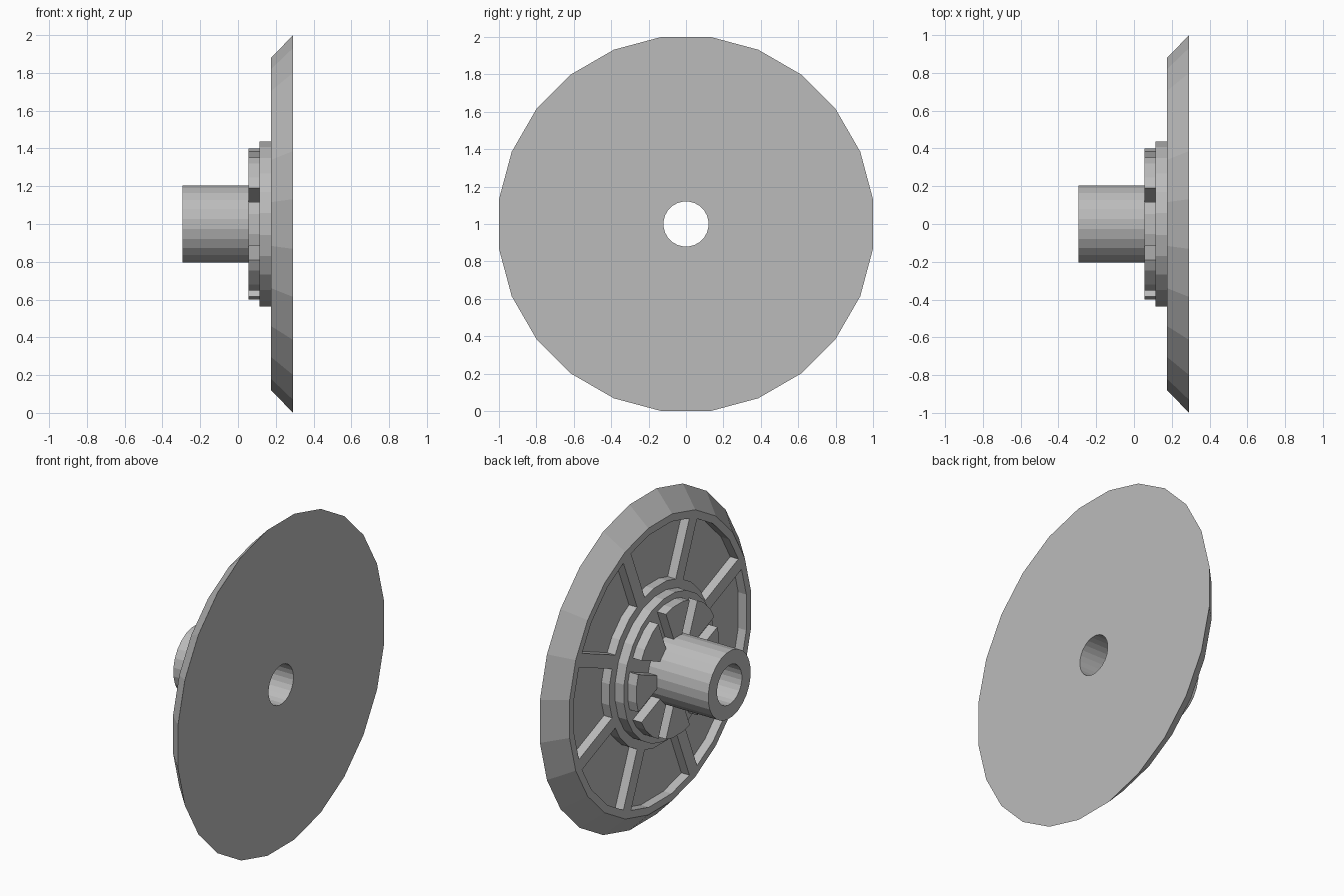
import bpy, bmesh
from math import sin, cos, radians
from mathutils import Matrix, Vector

cube = bpy.data.objects.get("Cube")
if cube:
    bpy.data.objects.remove(cube, do_unlink=True)

SIDES = 24
HALF = radians(180 / SIDES)
SLOT = 0.04          # half width of spokes and slots
SPOKES = 8

grey = bpy.data.materials.new("plain grey")
grey.use_nodes = True
colour = (0.5, 0.5, 0.5, 1)
grey.diffuse_color = colour
grey.node_tree.nodes["Principled BSDF"].inputs["Base Color"].default_value = colour


def finish(bm, name):
    """Turn a bmesh built around the x axis into an object at hub height."""
    bmesh.ops.recalc_face_normals(bm, faces=bm.faces)
    mesh = bpy.data.meshes.new(name)
    bm.to_mesh(mesh)
    bm.free()
    mesh.materials.append(grey)
    obj = bpy.data.objects.new(name, mesh)
    obj.location.z = 1
    bpy.context.collection.objects.link(obj)
    return obj


def lathe(name, profile):
    """Revolve a closed (x, flat radius) profile around the x axis."""
    bm = bmesh.new()
    rings = []
    for i in range(SIDES):
        a = HALF * (2 * i + 1)
        rings.append([bm.verts.new((x, r / cos(HALF) * cos(a), r / cos(HALF) * sin(a)))
                      for x, r in profile])
    n = len(profile)
    for i in range(SIDES):
        a, b = rings[i], rings[(i + 1) % SIDES]
        for j in range(n):
            k = (j + 1) % n
            bm.faces.new((a[j], a[k], b[k], b[j]))
    return finish(bm, name)


def prism(name, outline, x0, x1, angle):
    """Extrude a (y, z) outline along x and turn it around the axis."""
    bm = bmesh.new()
    face = bm.faces.new([bm.verts.new((x0, y, z)) for y, z in outline])
    out = bmesh.ops.extrude_face_region(bm, geom=[face])
    moved = [v for v in out["geom"] if isinstance(v, bmesh.types.BMVert)]
    bmesh.ops.translate(bm, verts=moved, vec=(x1 - x0, 0, 0))
    bmesh.ops.rotate(bm, verts=bm.verts, cent=(0, 0, 0),
                     matrix=Matrix.Rotation(angle, 3, 'X'))
    return finish(bm, name)


# Dish with recessed back, stepped hub, tube and through bore
lathe("wheel_body", [
    (0.292, 0.12), (0.292, 1.0), (0.175, 0.88), (0.175, 0.835),
    (0.23, 0.835), (0.23, 0.49), (0.175, 0.49), (0.175, 0.437),
    (0.115, 0.437), (0.115, 0.205), (-0.295, 0.205), (-0.295, 0.12)])

# Tooth outline: polygon sector with parallel-sided slots either side
step = radians(360 / SPOKES)
ray = Vector((cos(step / 2), sin(step / 2)))
side = Vector((ray.y, -ray.x)) * SLOT
outer_r = (0.4 - SLOT * sin(HALF)) / cos(HALF)
edge = ray * outer_r + side
root = ray * 0.18 + side
corner = Vector((0.4, 0.4 * sin(HALF) / cos(HALF)))
upper = [root, edge, corner]
tooth = [(p.x, p.y) for p in upper] + [(p.x, -p.y) for p in reversed(upper)]
spoke = [(0.46, -SLOT), (0.85, -SLOT), (0.85, SLOT), (0.46, SLOT)]

# Spokes across the recess and clutch teeth around the tube
for i in range(SPOKES):
    prism(f"spoke_{i + 1}", spoke, 0.175, 0.24, step * (i + 0.5))
    prism(f"hub_tooth_{i + 1}", tooth, 0.055, 0.12, step * i)
